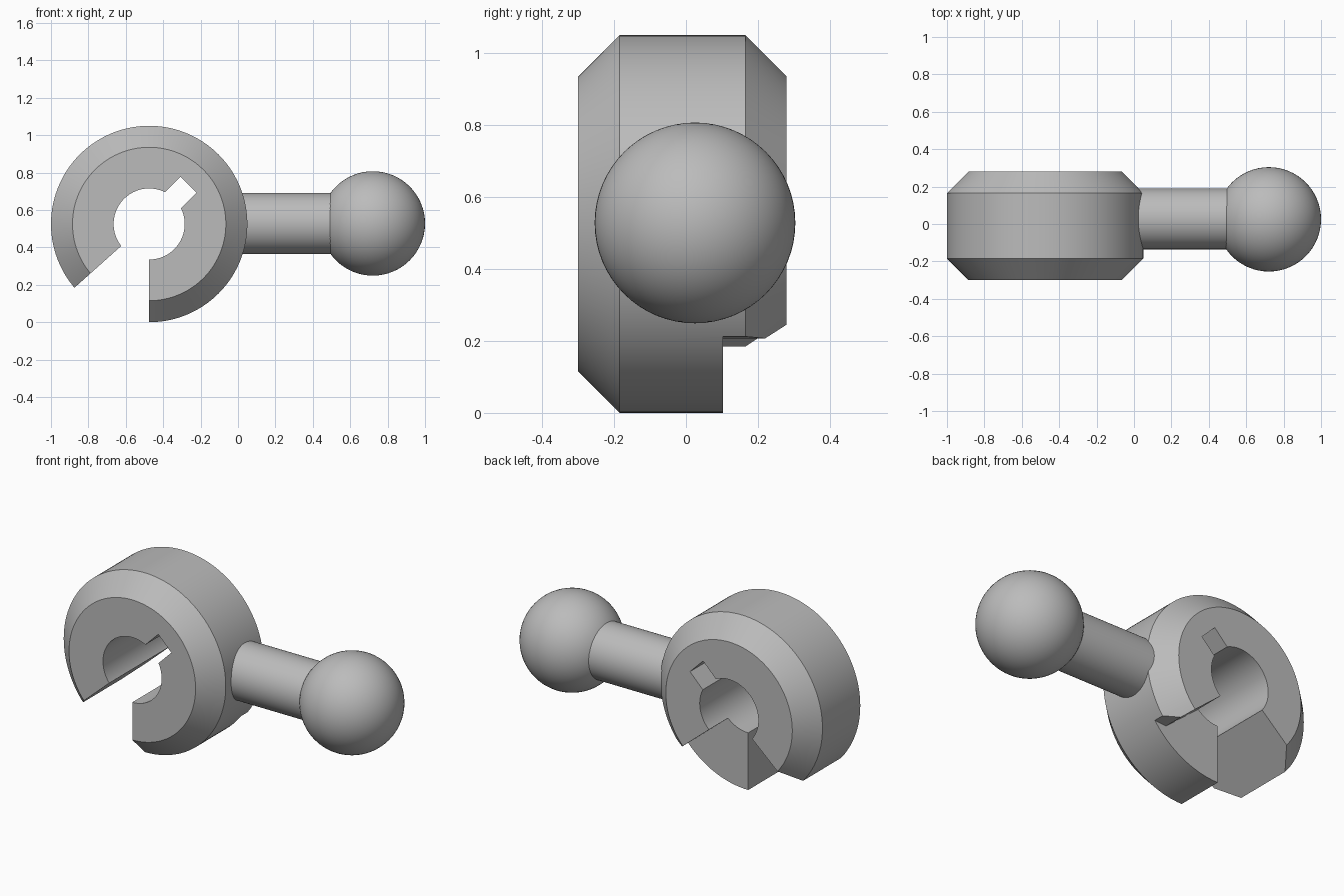
import bpy, bmesh, math
from mathutils import Matrix, Vector

cube = bpy.data.objects.get("Cube")
if cube:
    bpy.data.objects.remove(cube, do_unlink=True)

grey = bpy.data.materials.new("plain grey")
grey.use_nodes = True
colour = (0.5, 0.5, 0.5, 1)
grey.diffuse_color = colour
grey.node_tree.nodes["Principled BSDF"].inputs["Base Color"].default_value = colour

RING_X, RING_Z = -0.475, 0.525
AXIS_Y, AXIS_Z = 0.025, 0.528


def add_object(name, bm):
    bmesh.ops.recalc_face_normals(bm, faces=bm.faces)
    mesh = bpy.data.meshes.new(name)
    bm.to_mesh(mesh)
    bm.free()
    mesh.materials.append(grey)
    obj = bpy.data.objects.new(name, mesh)
    bpy.context.collection.objects.link(obj)
    return obj


def select_only(obj):
    bpy.ops.object.select_all(action='DESELECT')
    obj.select_set(True)
    bpy.context.view_layer.objects.active = obj


def smooth(obj):
    select_only(obj)
    bpy.ops.object.shade_smooth_by_angle(angle=math.radians(30))


def prism(name, outline, y0, y1):
    """Extrude an outline, given around the ring centre, along y."""
    bm = bmesh.new()
    face = bm.faces.new([bm.verts.new((RING_X + x, y0, RING_Z + z)) for x, z in outline])
    side = bmesh.ops.extrude_face_region(bm, geom=[face])["geom"]
    moved = [v for v in side if isinstance(v, bmesh.types.BMVert)]
    bmesh.ops.translate(bm, verts=moved, vec=(0, y1 - y0, 0))
    obj = add_object(name, bm)
    obj.hide_render = True
    return obj


def cut(target, cutter):
    select_only(target)
    mod = target.modifiers.new("cut", 'BOOLEAN')
    mod.operation = 'DIFFERENCE'
    mod.solver = 'EXACT'
    mod.object = cutter
    bpy.ops.object.modifier_apply(modifier=mod.name)
    bpy.data.objects.remove(cutter, do_unlink=True)


# Socket ring: chamfered section turned around the y axis
section = [(0.19, -0.30), (0.41, -0.30), (0.525, -0.185),
           (0.525, 0.165), (0.41, 0.28), (0.19, 0.28)]
STEPS = 120
bm = bmesh.new()
loops = []
for i in range(STEPS):
    a = math.tau * i / STEPS
    loops.append([bm.verts.new((RING_X + r * math.cos(a), y, RING_Z + r * math.sin(a)))
                  for r, y in section])
for i in range(STEPS):
    here, after = loops[i], loops[(i + 1) % STEPS]
    for j in range(len(section)):
        k = (j + 1) % len(section)
        bm.faces.new((here[j], here[k], after[k], after[j]))
ring = add_object("socket_ring", bm)

# Open mouth at the lower right of the ring, through its whole depth
cut(ring, prism("mouth_cutter", [(0, 0.016), (-0.6, -0.52), (-0.6, -0.7), (0, -0.7)], -0.5, 0.5))

# Recessed shelf in the back, beside the mouth
cut(ring, prism("shelf_cutter", [(-0.05, -0.03), (0, -0.03), (0.346, -0.318),
                                 (0.6, -0.30), (0.6, -0.7), (-0.05, -0.7)], 0.103, 0.5))

# Square keyway running diagonally out of the bore
turn = Matrix.Rotation(math.radians(45), 2)
key = [turn @ Vector(p) for p in [(0.08, -0.06), (0.298, -0.06), (0.298, 0.06), (0.08, 0.06)]]
cut(ring, prism("key_cutter", key, -0.5, 0.5))
smooth(ring)

# Connecting rod
bm = bmesh.new()
bmesh.ops.create_cone(bm, cap_ends=True, segments=64, radius1=0.163, radius2=0.163, depth=0.72,
                      matrix=Matrix.Translation((0.26, AXIS_Y + 0.003, AXIS_Z))
                      @ Matrix.Rotation(math.radians(90), 4, 'Y'))
smooth(add_object("connecting_rod", bm))

# Ball end
bm = bmesh.new()
bmesh.ops.create_uvsphere(bm, u_segments=64, v_segments=32, radius=0.279,
                          matrix=Matrix.Translation((0.721, AXIS_Y, AXIS_Z)))
smooth(add_object("ball_end", bm))
